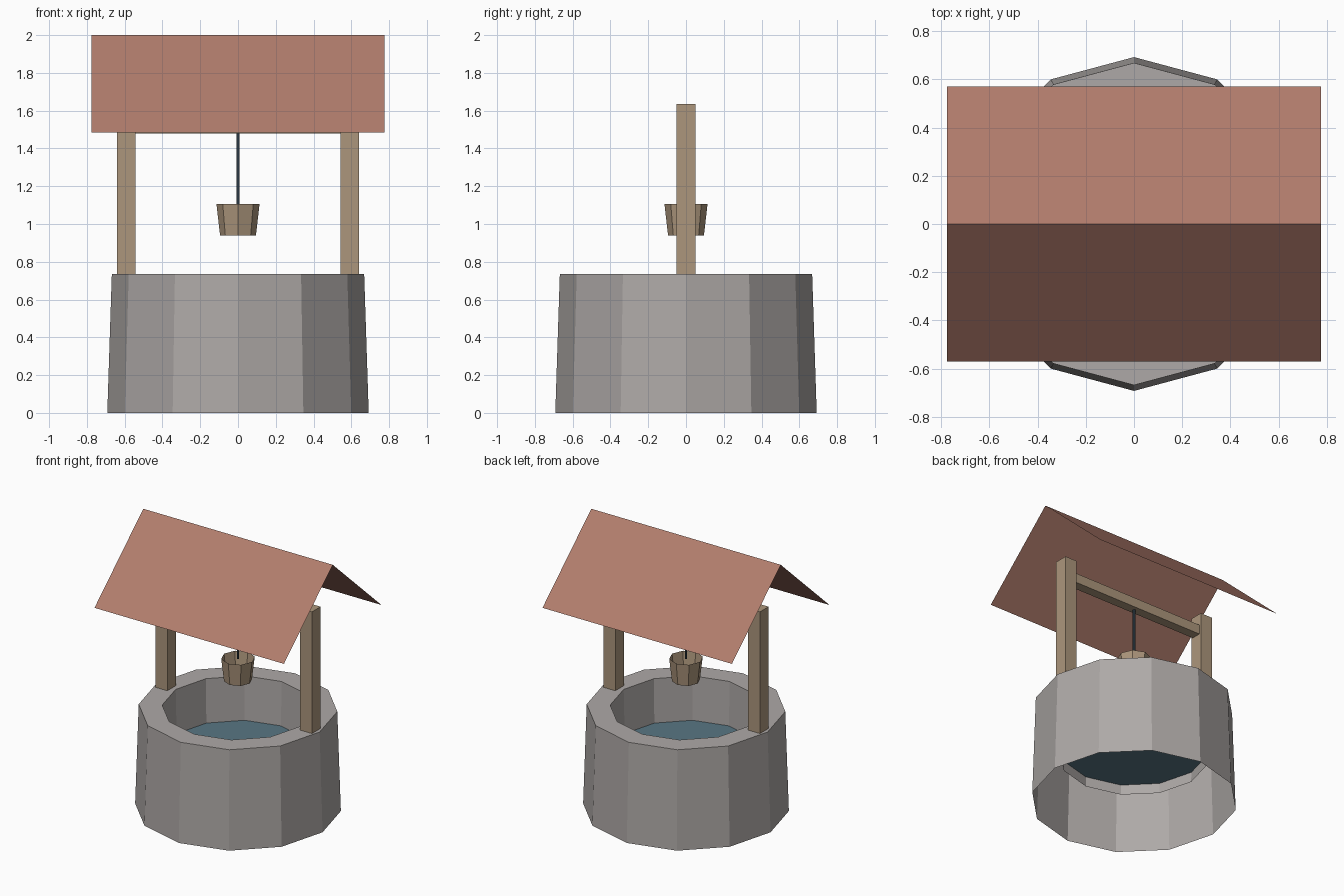
import bpy, bmesh, math
from mathutils import Matrix

if "Cube" in bpy.data.objects:
    bpy.data.objects.remove(bpy.data.objects["Cube"])


def material(name, srgb):
    m = bpy.data.materials.new(name)
    lin = [(c / 255 / 12.92) if c < 10 else ((c / 255 + 0.055) / 1.055) ** 2.4 for c in srgb]
    m.diffuse_color = (*lin, 1)
    m.use_nodes = True
    m.node_tree.nodes["Principled BSDF"].inputs["Base Color"].default_value = m.diffuse_color
    return m


STONE = material("grey_stone", (174, 169, 167))
WOOD = material("tan_wood", (172, 150, 124))
ROOF = material("clay_red", (178, 125, 109))
WATER = material("teal_water", (88, 118, 131))
ROPE = material("dark_slate", (58, 73, 85))


def finish(name, bm, mat):
    me = bpy.data.meshes.new(name)
    bm.to_mesh(me)
    bm.free()
    me.materials.append(mat)
    ob = bpy.data.objects.new(name, me)
    bpy.context.collection.objects.link(ob)
    return ob


def lathe(name, profile, sides, mat, cap_bottom=False, cap_top=False):
    """Spin (radius, z) points around z into flat-sided rings."""
    bm = bmesh.new()
    rings = []
    for r, z in profile:
        rings.append([bm.verts.new((r * math.cos(math.tau * i / sides),
                                    r * math.sin(math.tau * i / sides), z))
                      for i in range(sides)])
    for a, b in zip(rings, rings[1:]):
        for i in range(sides):
            j = (i + 1) % sides
            bm.faces.new((a[i], a[j], b[j], b[i]))
    if cap_bottom:
        bm.faces.new(rings[0][::-1])
    if cap_top:
        bm.faces.new(rings[-1])
    return finish(name, bm, mat)


def box(name, lo, hi, mat):
    bm = bmesh.new()
    size = [h - l for l, h in zip(lo, hi)]
    mid = [(h + l) / 2 for l, h in zip(lo, hi)]
    bmesh.ops.create_cube(bm, size=1, matrix=Matrix.Translation(mid) @ Matrix.Diagonal((*size, 1)))
    return finish(name, bm, mat)


# Stone wall: tapered outside, flat rim, inner shaft open underneath
lathe("well_wall", [(0.692, 0), (0.668, 0.735), (0.51, 0.735), (0.50, 0.335)], 12, STONE)

# Water surface inside the shaft
lathe("water", [(0.502, 0.41)], 12, WATER, cap_top=True)

# Two posts standing on the rim, joined by a crossbeam
for side, s in (("left", -1), ("right", 1)):
    x0, x1 = sorted((s * 0.543, s * 0.64))
    box(side + "_post", (x0, -0.05, 0.73), (x1, 0.05, 1.635), WOOD)
box("crossbeam", (-0.543, -0.035, 1.48), (0.543, 0.035, 1.55), WOOD)

# Thin gable roof
bm = bmesh.new()
rows = [[bm.verts.new((x, y, z)) for x in (-0.775, 0.775)]
        for y, z in ((-0.57, 1.485), (0, 2.0), (0.57, 1.485))]
for a, b in zip(rows, rows[1:]):
    bm.faces.new((a[0], a[1], b[1], b[0]))
finish("roof", bm, ROOF)

# Rope and open bucket
lathe("rope", [(0.009, 1.10), (0.009, 1.49)], 6, ROPE, cap_bottom=True, cap_top=True)
lathe("bucket", [(0.095, 0.94), (0.114, 1.105)], 8, WOOD, cap_bottom=True)
